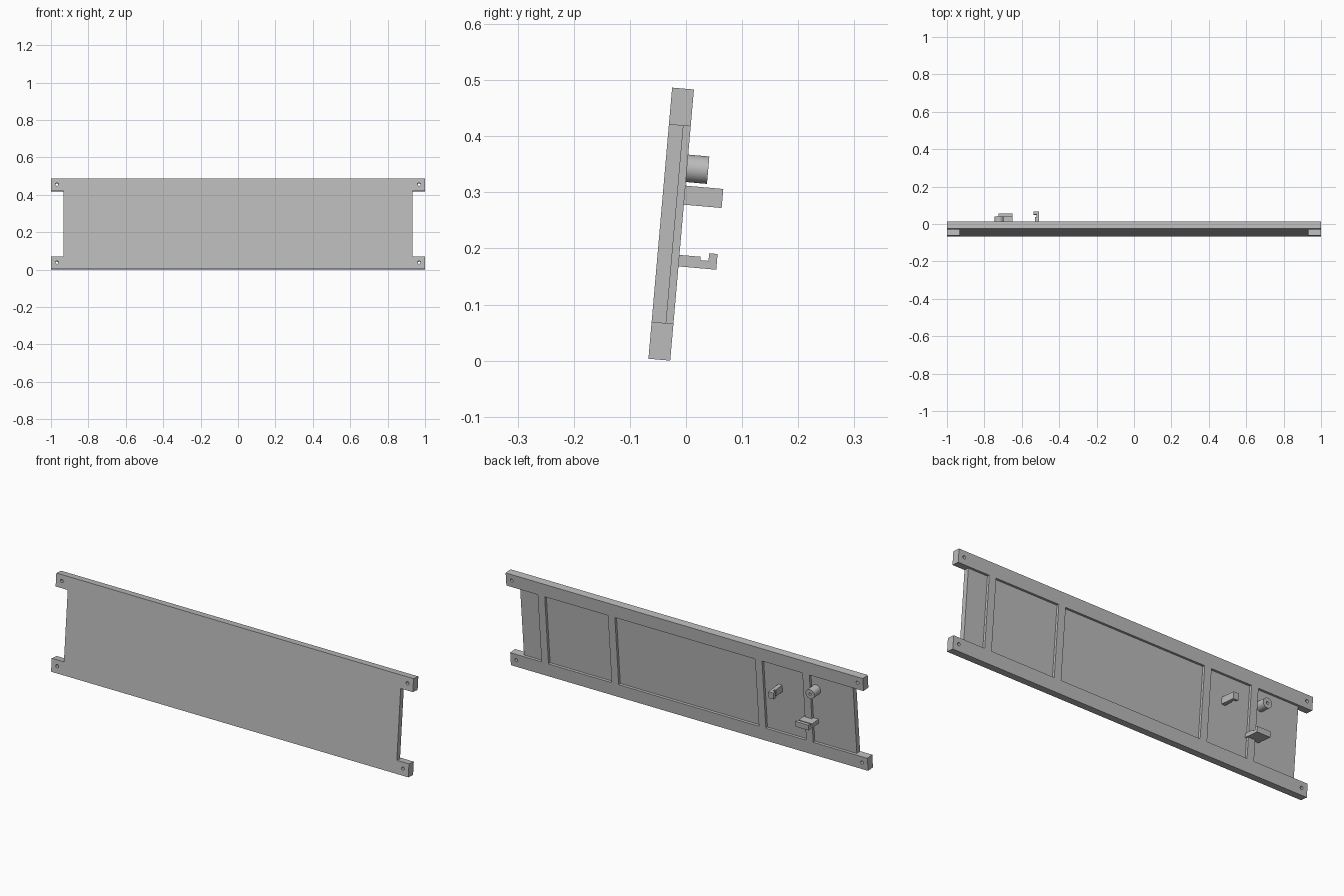
import bpy, bmesh, math
from mathutils import Matrix, Vector

if "Cube" in bpy.data.objects:
    bpy.data.objects.remove(bpy.data.objects["Cube"])

# Panel space: x along the length, y through the thickness, z up the panel
LENGTH, HEIGHT, DEPTH = 1.0, 0.485, 0.039    # half length, height, thickness
PLATE_END, PLATE_DEPTH, RAIL = 0.932, 0.026, 0.066
LEAN = Matrix.Translation((0, -0.067, 0.0034)) @ Matrix.Rotation(math.radians(-5), 4, "X")

grey = bpy.data.materials.new("light_grey")
grey.use_nodes = True
grey.diffuse_color = (0.5, 0.5, 0.5, 1)
grey.node_tree.nodes["Principled BSDF"].inputs["Base Color"].default_value = (0.5, 0.5, 0.5, 1)


def prism(name, outline, axis, lo, hi):
    """Extrude an outline along one axis; its points fill the other two axes in order."""
    bm = bmesh.new()
    verts = []
    for a, b in outline:
        co = [a, b]
        co.insert(axis, lo)
        verts.append(bm.verts.new(co))
    face = bm.faces.new(verts)
    res = bmesh.ops.extrude_face_region(bm, geom=[face])
    move = Vector((0, 0, 0))
    move[axis] = hi - lo
    bmesh.ops.translate(bm, vec=move, verts=[v for v in res["geom"] if isinstance(v, bmesh.types.BMVert)])
    bmesh.ops.recalc_face_normals(bm, faces=bm.faces)
    mesh = bpy.data.meshes.new(name)
    bm.to_mesh(mesh)
    bm.free()
    mesh.materials.append(grey)
    obj = bpy.data.objects.new(name, mesh)
    bpy.context.collection.objects.link(obj)
    return obj


def rect(a0, a1, b0, b1):
    return [(a0, b0), (a1, b0), (a1, b1), (a0, b1)]


def circle(x, z, r, n):
    return [(x + r * math.cos(math.tau * i / n), z + r * math.sin(math.tau * i / n)) for i in range(n)]


def cut(obj, cutters):
    """Subtract the cutters, keep the result and remove them."""
    for c in cutters:
        c.hide_render = True
        mod = obj.modifiers.new("cut", "BOOLEAN")
        mod.operation, mod.solver, mod.object = "DIFFERENCE", "EXACT", c
    bpy.context.view_layer.update()
    deps = bpy.context.evaluated_depsgraph_get()
    mesh = bpy.data.meshes.new_from_object(obj.evaluated_get(deps))
    obj.modifiers.clear()
    obj.data = mesh
    for c in cutters:
        bpy.data.objects.remove(c)


# Panel with projecting rail ends
low, high = RAIL, HEIGHT - RAIL
right_side = [(PLATE_END, high), (PLATE_END, low), (LENGTH, low), (LENGTH, 0)]
half = [(LENGTH, HEIGHT), (LENGTH, high)] + right_side
outline = half + [(-x, z) for x, z in reversed(half)]
panel = prism("panel", outline, 1, 0, DEPTH)

# Recesses on the back, leaving battens between them
battens = [-0.677, -0.412, 0.412, 0.805]
edges = [-PLATE_END - 0.02] + [b + s * 0.0195 for b in battens for s in (-1, 1)] + [PLATE_END + 0.02]
cutters = [prism("recess_cutter", rect(edges[i], edges[i + 1], low, high), 1, PLATE_DEPTH, DEPTH + 0.02)
           for i in range(0, len(edges), 2)]

# Bolt holes through the rail ends
for x in (-0.968, 0.968):
    for z in (0.035, HEIGHT - 0.031):
        cutters.append(prism("hole_cutter", circle(x, z, 0.008, 20), 1, -0.02, DEPTH + 0.02))
cut(panel, cutters)

# Round boss with a bore
boss = prism("round_boss", circle(-0.722, 0.344, 0.0245, 40), 1, PLATE_DEPTH, 0.0768)
cut(boss, [prism("bore_cutter", circle(-0.722, 0.344, 0.007, 20), 1, 0.045, 0.1)])

# Two hooks sharing one profile: depth, height across the hook
root, tip = PLATE_DEPTH, 0.1066
hook = [(root, 0), (tip, 0), (tip, 0.028), (0.0915, 0.028), (0.0915, 0.0145),
        (0.077, 0.0145), (0.077, 0.0205), (root, 0.0205)]
wide_hook = prism("wide_hook", [(y, 0.1686 + h) for y, h in hook], 0, -0.725, -0.65)
narrow_hook = prism("narrow_hook", [(-0.508 - h, y) for y, h in hook], 2, 0.279, 0.313)

# Lean every part back, and smooth the round faces
for obj in (panel, boss, wide_hook, narrow_hook):
    obj.data.transform(LEAN)
    bpy.ops.object.select_all(action="DESELECT")
    obj.select_set(True)
    bpy.context.view_layer.objects.active = obj
    bpy.ops.object.shade_smooth_by_angle(angle=math.radians(30))
